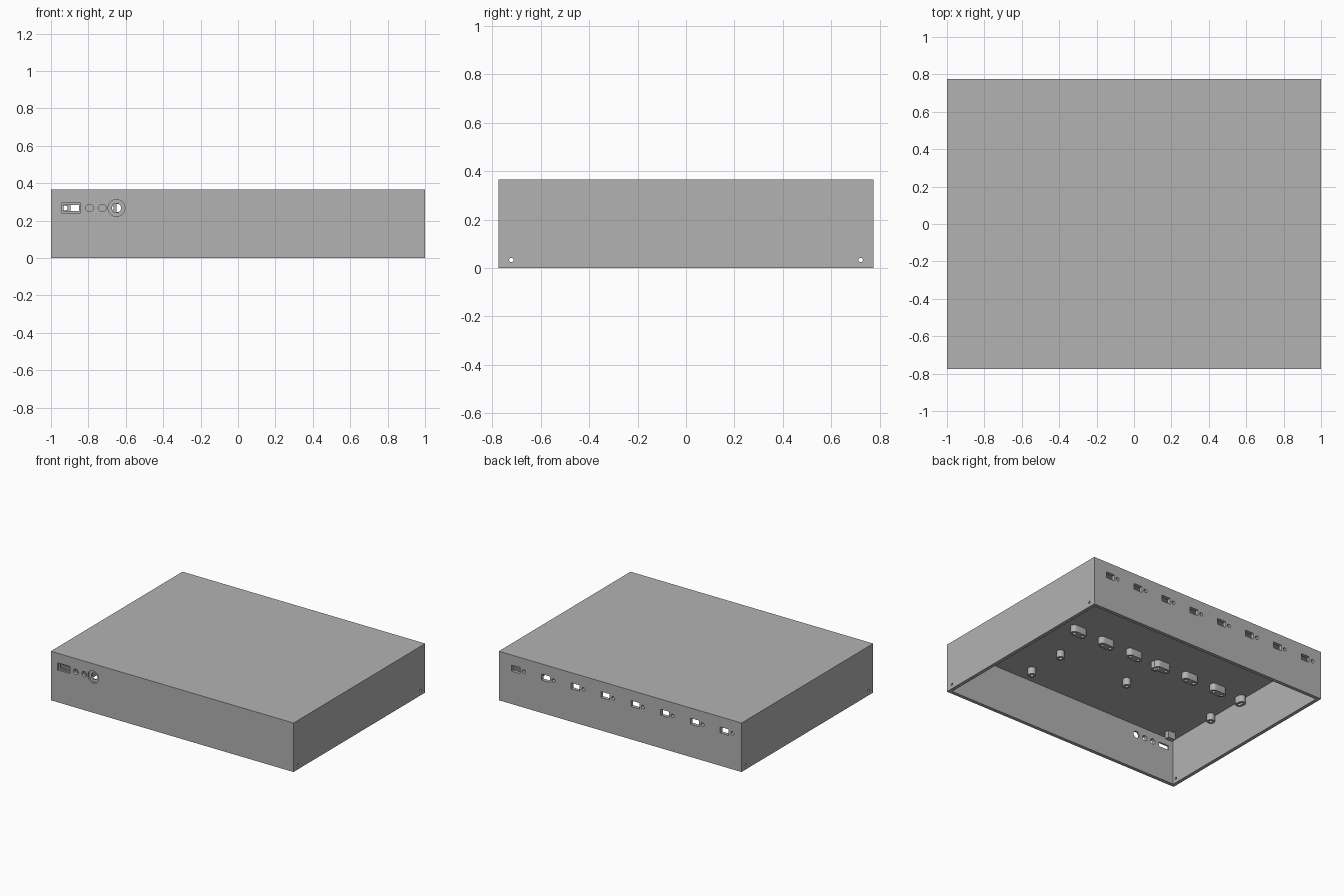
import bpy
import math

cube = bpy.data.objects.get("Cube")
if cube:
    bpy.data.objects.remove(cube, do_unlink=True)

W, D, H, T = 2.0, 1.55, 0.365, 0.026      # outer size and wall thickness
CEIL = H - T
PORT_Z = 0.267
PITCH = 0.2455
PORT_X = [PITCH * (i - 3.5) for i in range(8)]
FRONT, BACK = -D / 2, D / 2

grey = bpy.data.materials.new("plain_grey")
grey.use_nodes = True
colour = (0.448, 0.448, 0.448, 1)
grey.diffuse_color = colour
grey.node_tree.nodes["Principled BSDF"].inputs["Base Color"].default_value = colour


def box(name, centre, size):
    bpy.ops.mesh.primitive_cube_add(size=1, location=centre)
    ob = bpy.context.object
    ob.name = name
    ob.scale = size
    bpy.ops.object.transform_apply(location=True, rotation=True, scale=True)
    ob.data.materials.append(grey)
    return ob


def rod(name, centre, radius, length, axis="Z"):
    turn = {"X": (0, math.pi / 2, 0), "Y": (math.pi / 2, 0, 0), "Z": (0, 0, 0)}[axis]
    bpy.ops.mesh.primitive_cylinder_add(vertices=32, radius=radius, depth=length,
                                        location=centre, rotation=turn)
    ob = bpy.context.object
    ob.name = name
    bpy.ops.object.transform_apply(location=True, rotation=True, scale=True)
    ob.data.materials.append(grey)
    return ob


def combine(target, tool, operation="DIFFERENCE"):
    mod = target.modifiers.new("combine", "BOOLEAN")
    mod.operation = operation
    mod.solver = "EXACT"
    mod.object = tool
    bpy.ops.object.select_all(action="DESELECT")
    target.select_set(True)
    bpy.context.view_layer.objects.active = target
    bpy.ops.object.modifier_apply(modifier=mod.name)
    bpy.data.objects.remove(tool, do_unlink=True)


def smooth(ob):
    bpy.ops.object.select_all(action="DESELECT")
    ob.select_set(True)
    bpy.context.view_layer.objects.active = ob
    bpy.ops.object.shade_smooth_by_angle(angle=math.radians(30))


# Shell, open underneath
shell = box("enclosure_shell", (0, 0, H / 2), (W, D, H))
combine(shell, box("cavity", (0, 0, CEIL / 2 - 0.1), (W - 2 * T, D - 2 * T, CEIL + 0.2)))

# Back wall: a port and a small indicator hole for each channel
for x in PORT_X:
    combine(shell, box("port", (x, BACK, PORT_Z), (0.07, 0.1, 0.045)))
    combine(shell, rod("indicator", (x - 0.065, BACK, PORT_Z), 0.013, 0.1, "Y"))

# Front wall: stepped window, two button holes, stepped round socket
combine(shell, box("window_step", (-0.893, FRONT, PORT_Z), (0.102, 0.025, 0.053)))
combine(shell, box("window", (-0.892, FRONT, PORT_Z), (0.083, 0.1, 0.033)))
for x in (-0.794, -0.725):
    combine(shell, rod("button_hole", (x, FRONT, PORT_Z), 0.02, 0.1, "Y"))
combine(shell, rod("socket_step", (-0.65, FRONT, PORT_Z), 0.045, 0.025, "Y"))
combine(shell, rod("socket", (-0.65, FRONT, PORT_Z), 0.025, 0.1, "Y"))

# Side walls: screw holes near the bottom corners
for x in (-W / 2, W / 2):
    for y in (-0.722, 0.722):
        combine(shell, rod("screw_hole", (x, y, 0.033), 0.009, 0.1, "X"))
smooth(shell)

# Standoffs under the lid; neighbouring channel boards share long standoffs
POST_R, POST_H, HALF_GAP = 0.028, 0.054, 0.034
POST_Z = CEIL - POST_H / 2 + 0.002
posts = []
links = []
for y in (0.0, 0.6):
    for x in PORT_X:
        for side in (-1, 1):
            posts.append((x + side * (PITCH / 2 - HALF_GAP), y))
    for i in range(7):
        links.append((PORT_X[i] + PITCH / 2, y))
for y in (-0.32, -0.02):                   # control board
    posts += [(-0.205, y), (-0.945, y)]
for y in (-0.62, -0.32):                   # power board
    posts += [(0.38, y), (0.9, y)]

standoffs = None
parts = [box("link", (x, y, POST_Z), (2 * HALF_GAP, 2 * POST_R, POST_H)) for x, y in links]
parts += [rod("post", (x, y, POST_Z), POST_R, POST_H) for x, y in posts]
for part in parts:
    if standoffs is None:
        standoffs = part
        standoffs.name = "lid_standoffs"
    else:
        combine(standoffs, part, "UNION")
for x, y in posts:
    combine(standoffs, rod("pilot_hole", (x, y, CEIL - POST_H), 0.012, 0.07))
smooth(standoffs)

# Support block behind the front window
box("window_support", (-0.89, -0.68, CEIL - 0.025), (0.06, 0.035, 0.054))
